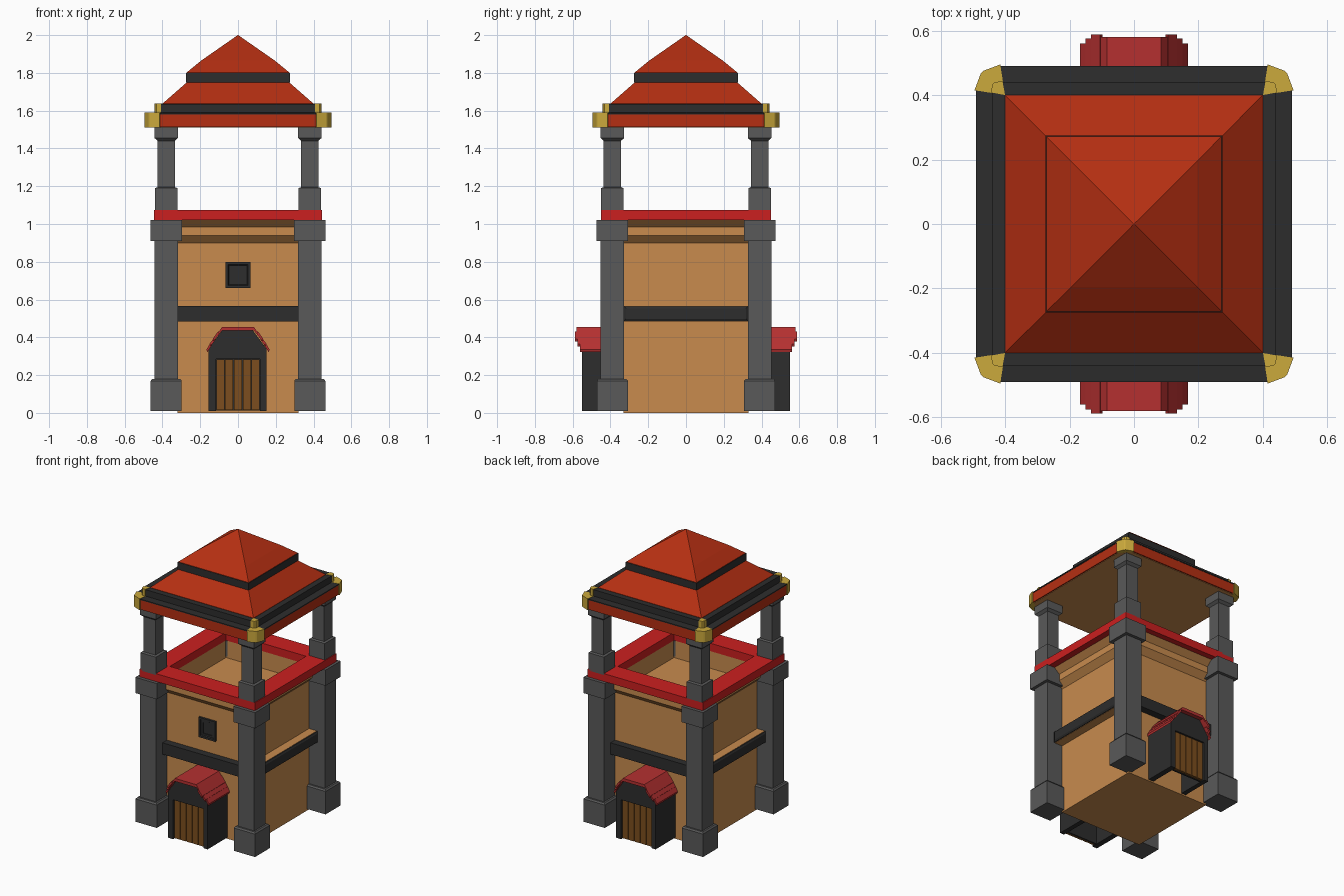
import bpy, bmesh, math
from mathutils import Matrix

if "Cube" in bpy.data.objects:
    bpy.data.objects.remove(bpy.data.objects["Cube"])


def mat(name, r, g, b):
    m = bpy.data.materials.new(name)
    m.diffuse_color = (r, g, b, 1)
    m.use_nodes = True
    m.node_tree.nodes["Principled BSDF"].inputs["Base Color"].default_value = m.diffuse_color
    return m


PLASTER = mat("plaster", .58, .26, .076)
STONE = mat("stone", .10, .10, .10)
DARK = mat("dark_timber", .026, .026, .026)
ROOF = mat("roof_red", .46, .028, .006)
RIM = mat("rim_red", .60, .014, .014)
TILE = mat("tile_red", .46, .03, .03)
GOLD = mat("gold", .60, .40, .045)
WOOD = mat("door_wood", .20, .076, .013)


def finish(name, bm, m, rot=0):
    bmesh.ops.recalc_face_normals(bm, faces=bm.faces)
    bm.transform(Matrix.Rotation(rot, 4, 'Z'))
    me = bpy.data.meshes.new(name)
    bm.to_mesh(me)
    bm.free()
    me.materials.append(m)
    ob = bpy.data.objects.new(name, me)
    bpy.context.collection.objects.link(ob)
    return ob


def skin(name, rings, m, closed=False, rot=0):
    """Join loops of points with quads; cap the ends or close into a ring."""
    bm = bmesh.new()
    loops = [[bm.verts.new(p) for p in r] for r in rings]
    pairs = list(zip(loops, loops[1:]))
    if closed:
        pairs.append((loops[-1], loops[0]))
    else:
        bm.faces.new(loops[0])
        bm.faces.new(loops[-1])
    n = len(loops[0])
    for a, b in pairs:
        for i in range(n):
            j = (i + 1) % n
            bm.faces.new((a[i], a[j], b[j], b[i]))
    return finish(name, bm, m, rot)


def rect(hx, hy, z, cx=0, cy=0):
    return [(cx + sx * hx, cy + sy * hy, z) for sx, sy in ((-1, -1), (1, -1), (1, 1), (-1, 1))]


def stack(name, levels, m, cx=0, cy=0, closed=False):
    return skin(name, [rect(hx, hy, z, cx, cy) for hx, hy, z in levels], m, closed)


def box(name, x0, x1, y0, y1, z0, z1, m, rot=0):
    c = ((x0 + x1) / 2, (y0 + y1) / 2)
    h = (abs(x1 - x0) / 2, abs(y1 - y0) / 2)
    return skin(name, [rect(*h, z0, *c), rect(*h, z1, *c)], m, rot=rot)


def extrude_y(name, profile, y0, y1, m, rot=0):
    return skin(name, [[(x, y, z) for x, z in profile] for y in (y0, y1)], m, rot=rot)


def octa(h, c, z):
    """Square with cut corners."""
    return [(h, -c, z), (h, c, z), (c, h, z), (-c, h, z),
            (-h, c, z), (-h, -c, z), (-c, -h, z), (c, -h, z)]


# Hollow tower body with flared top and sunken platform
stack("tower_body", [(.32, .33, 0), (.32, .33, .90), (.36, .37, .94), (.36, .37, .985),
                     (.40, .41, 1.02), (.31, .31, 1.02), (.31, .31, .90)], PLASTER)
# Red parapet rim
stack("parapet_rim", [(.445, .45, 1.02), (.445, .45, 1.075),
                      (.31, .31, 1.075), (.31, .31, 1.02)], RIM, closed=True)

# Corner pillars, lower and upper, with base and cap blocks
for sx in (-1, 1):
    for sy in (-1, 1):
        x, y = sx * .38, sy * .39
        stack("lower_pillar", [(.082, .082, .01), (.082, .082, .17), (.074, .074, .18),
                               (.062, .062, .18), (.062, .062, .91), (.083, .083, .91),
                               (.083, .083, 1.02)], STONE, x, y)
        stack("upper_pillar", [(.06, .06, 1.065), (.06, .06, 1.19), (.046, .046, 1.195),
                               (.046, .046, 1.44), (.062, .062, 1.455), (.062, .062, 1.515)],
              STONE, x, y)

# Horizontal beams: dark front and back, plaster ledge with dark face on the sides
for rot in (0, math.pi):
    box("wall_beam", -.32, .32, -.38, -.32, .485, .565, DARK, rot)
    box("side_ledge", .31, .38, -.33, .33, .485, .565, PLASTER, rot)

    def face(x, g):
        return [(x, -.328 + g, .487 + g), (x, .328 - g, .487 + g),
                (x, .328 - g, .563 - g), (x, -.328 + g, .563 - g)]
    skin("side_beam_face", [face(.378, 0), face(.385, 0), face(.392, .011)], DARK, rot=rot)

# Front window: nested frame with recess


def square_y(h, y):
    return [(sx * h, y, .73 + sz * h * 1.07) for sx, sz in ((-1, -1), (1, -1), (1, 1), (-1, 1))]


skin("window", [square_y(.065, -.325), square_y(.065, -.345), square_y(.052, -.345),
                square_y(.048, -.338), square_y(.036, -.338), square_y(.036, -.332)], DARK)

# Porches front and back
for rot in (0, math.pi):
    extrude_y("porch_frame", [(-.155, .01), (-.155, .34), (-.085, .435), (.08, .435),
                              (.15, .34), (.15, .01), (.117, .01), (.117, .285),
                              (-.117, .285), (-.117, .01)], -.55, -.325, DARK, rot)
    w = .234 / 5
    for i in range(5):
        x = -.117 + i * w
        box("door_plank", x + .002, x + w - .002, -.54, -.52, .015, .283, WOOD, rot)
    box("door_backing", -.117, .117, -.522, -.51, .012, .285, DARK, rot)
    # Overlapping tile rows: crown strip, then rows down each side
    extrude_y("porch_roof_crown", [(-.105, .41), (-.085, .435), (.085, .435), (.105, .41),
                                   (.108, .422), (.083, .456), (-.083, .456), (-.108, .422)],
              -.58, -.325, TILE, rot)
    rows = [(.098, .418, .130, .378, .588), (.118, .388, .146, .352, .575),
            (.136, .362, .163, .322, .560)]
    for s in (-1, 1):
        for x0, z0, x1, z1, y in rows:
            extrude_y("porch_roof_tile", [(s * x0, z0), (s * x1, z1),
                                          (s * (x1 + .004), z1 + .014),
                                          (s * (x0 + .007), z0 + .014)],
                      -y, -.325, TILE, rot)

# Main roof: soffit, red eaves, dark steps, two pitched tiers
skin("roof_soffit", [octa(.48, .41, 1.510), octa(.48, .41, 1.52)], PLASTER)
skin("roof_eaves", [octa(.488, .42, 1.513), octa(.488, .42, 1.583)], ROOF)
skin("eaves_trim", [octa(.49, .42, 1.58), octa(.49, .42, 1.587),
                    octa(.44, .41, 1.590), octa(.44, .41, 1.635)], DARK)
stack("lower_roof", [(.40, .40, 1.63), (.40, .40, 1.637), (.265, .265, 1.755)], ROOF)
stack("roof_band", [(.275, .275, 1.75), (.275, .275, 1.80)], DARK)
stack("upper_roof", [(.272, .272, 1.798), (.272, .272, 1.802), (.195, .195, 1.865),
                     (.001, .001, 2.0)], ROOF)

# Gold corner caps in two steps
for k in range(4):
    low = [(.40, .40), (.495, .415), (.475, .468), (.468, .475), (.415, .495)]
    top = [(.40, .40), (.443, .408), (.440, .432), (.432, .440), (.408, .443)]
    for part, pts, z0, z1 in (("gold_corner", low, 1.511, 1.590),
                              ("gold_corner_step", top, 1.588, 1.638)):
        skin(part, [[(x, y, z) for x, y in pts] for z in (z0, z1)], GOLD, rot=k * math.pi / 2)
